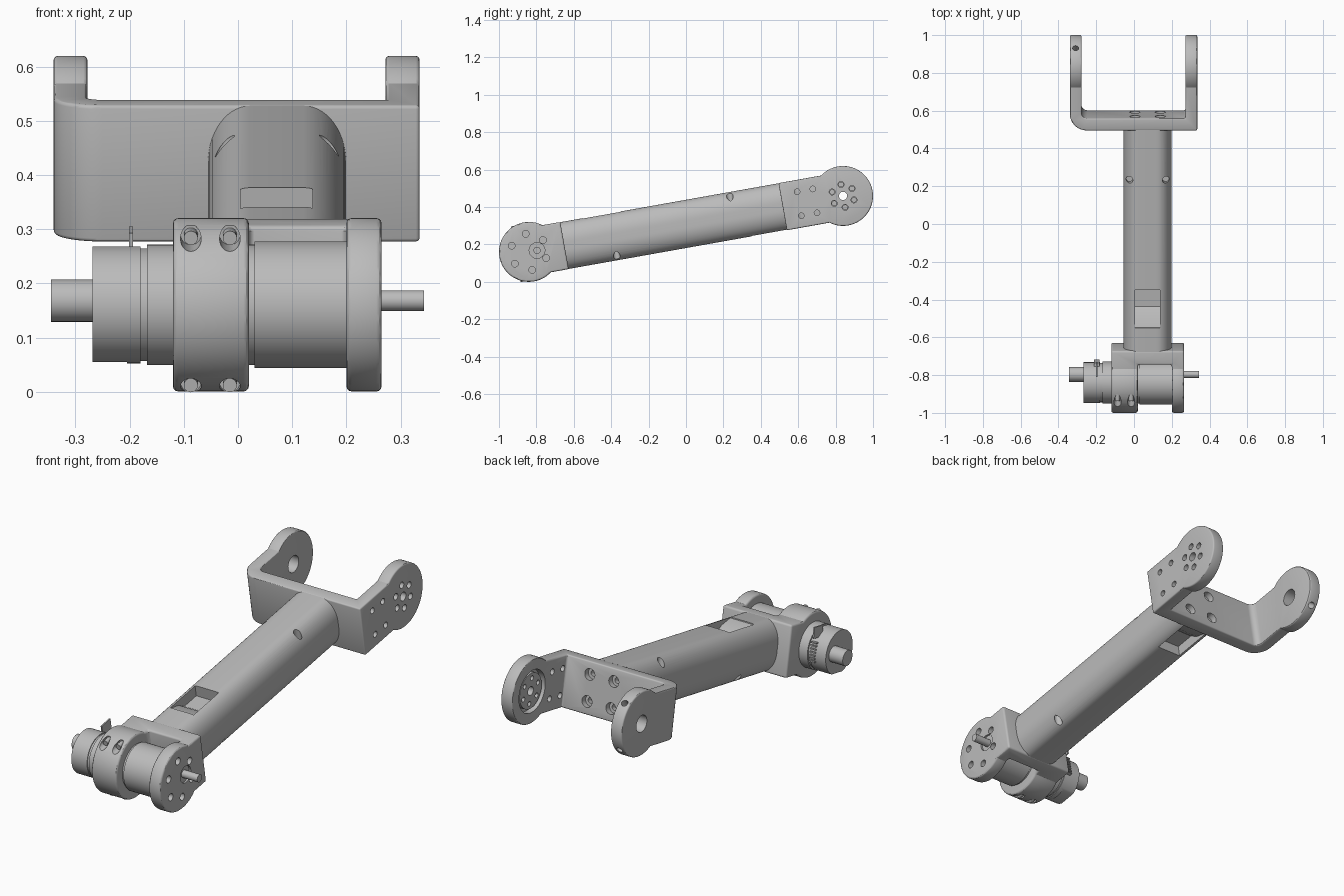
import bpy, bmesh, math
from mathutils import Vector, Matrix

cube = bpy.data.objects.get("Cube")
if cube:
    bpy.data.objects.remove(cube)

grey = bpy.data.materials.new("satin_grey")
grey.use_nodes = True
COLOUR = (0.5, 0.5, 0.5, 1)
grey.diffuse_color = COLOUR
grey.node_tree.nodes["Principled BSDF"].inputs["Base Color"].default_value = COLOUR

# Parts are built level along y, then tilted into place
TILT = Matrix.Translation((0, 0, 0.31)) @ Matrix.Rotation(math.radians(10.1), 4, 'X')
HUB, R, H = 0.853, 0.16, 0.128      # hub distance, hub radius, half height
TUBE_X = 0.072
parts = []


def make(name, bm):
    bmesh.ops.recalc_face_normals(bm, faces=bm.faces)
    me = bpy.data.meshes.new(name)
    bm.to_mesh(me)
    bm.free()
    ob = bpy.data.objects.new(name, me)
    bpy.context.collection.objects.link(ob)
    return ob


def prism(name, pts, lo, hi, axis):
    """Extrude a 2D outline along the given axis."""
    place = {'x': lambda a, b, t: (t, a, b),
             'y': lambda a, b, t: (a, t, b),
             'z': lambda a, b, t: (a, b, t)}[axis]
    bm = bmesh.new()
    rings = [[bm.verts.new(place(a, b, t)) for a, b in pts] for t in (lo, hi)]
    bm.faces.new(rings[0])
    bm.faces.new(rings[1])
    n = len(pts)
    for i in range(n):
        j = (i + 1) % n
        bm.faces.new((rings[0][i], rings[0][j], rings[1][j], rings[1][i]))
    return make(name, bm)


def rod(name, a, b, r, r2=None, seg=24):
    """Cylinder or cone between two points."""
    a, b = Vector(a), Vector(b)
    d = b - a
    m = Matrix.Translation((a + b) / 2) @ d.to_track_quat('Z', 'Y').to_matrix().to_4x4()
    bm = bmesh.new()
    bmesh.ops.create_cone(bm, cap_ends=True, segments=seg, radius1=r,
                          radius2=r if r2 is None else r2, depth=d.length, matrix=m)
    return make(name, bm)


def xrod(name, x0, x1, y, z, r, seg=24):
    return rod(name, (x0, y, z), (x1, y, z), r, seg=seg)


def box(name, x, y, z):
    return prism(name, [(x[0], y[0]), (x[1], y[0]), (x[1], y[1]), (x[0], y[1])], *z, 'z')


def bake(ob, helpers=()):
    """Apply modifiers and drop the helpers."""
    bpy.context.view_layer.update()
    me = bpy.data.meshes.new_from_object(ob.evaluated_get(bpy.context.evaluated_depsgraph_get()))
    ob.modifiers.clear()
    ob.data = me
    for h in helpers:
        bpy.data.objects.remove(h)
    return ob


def boolean(ob, cutters, op='DIFFERENCE'):
    for c in cutters:
        c.hide_render = True
        m = ob.modifiers.new("cut", 'BOOLEAN')
        m.operation, m.object, m.solver = op, c, 'EXACT'
    return bake(ob, cutters)


def bevel(ob, w):
    m = ob.modifiers.new("round", 'BEVEL')
    m.width, m.segments, m.limit_method = w, 3, 'ANGLE'
    m.angle_limit = math.radians(40)
    return bake(ob)


def arc(cx, cy, rx, ry, a0, a1, n):
    return [(cx + rx * math.cos(math.radians(a0 + (a1 - a0) * i / n)),
             cy + ry * math.sin(math.radians(a0 + (a1 - a0) * i / n))) for i in range(n + 1)]


def lug(end, s):
    """Round hub outline with a neck running to y = end."""
    a = math.degrees(math.asin(H / R))
    pts = [(end * s, -H), (end * s, H)] + arc(-HUB, 0, R, R, a, 360 - a, 56)
    return [(s * y, z) for y, z in pts]


def ring(x0, x1, y, r_ring, r, start=30):
    return [xrod("cutter", x0, x1, y + r_ring * math.cos(math.radians(start + k * 60)),
                 r_ring * math.sin(math.radians(start + k * 60)), r, 16) for k in range(6)]


# Motor bracket: clamp and end plate joined by a web
bracket = prism("motor_bracket", lug(-0.66, 1), -0.12, 0.265, 'x')
boolean(bracket, [box("cutter", (0.02, 0.2), (-1.1, -0.735), (-0.3, 0.3))])
bevel(bracket, 0.01)
SHAFT_Y = -HUB + 0.044
cuts = ring(0.23, 0.3, -HUB, 0.098, 0.018)
cuts.append(xrod("cutter", 0.255, 0.3, SHAFT_Y, 0, 0.042))
clamp_x = (-0.087, -0.015)
for x in clamp_x:
    for z in (-0.138, 0.138):
        cuts.append(rod("cutter", (x, -1.1, z), (x, -0.89, z), 0.019))
boolean(bracket, cuts)
parts.append(bracket)

# Clamp screws
for x in clamp_x:
    for z in (-0.138, 0.138):
        parts.append(rod("clamp_screw", (x, -0.925, z), (x, -0.885, z), 0.013))

# Motor, gearbox, encoder and shafts
for name, x0, x1, r in (("motor_body", 0.03, 0.201, 0.117), ("motor_flange", 0.0, 0.03, 0.111),
                        ("gearbox", -0.168, -0.1, 0.111), ("encoder_neck", -0.182, -0.165, 0.104)):
    parts.append(xrod(name, x0, x1, -HUB, 0, r, 64))
encoder = xrod("encoder_cap", -0.268, -0.18, -HUB, 0, 0.108, 64)
boolean(encoder, [box("cutter", (-0.3, -0.205), (-0.9, -0.8), (-0.2, -0.099))])
parts.append(encoder)
parts.append(xrod("rear_shaft", -0.345, -0.26, SHAFT_Y, 0, 0.039, 40))
parts.append(xrod("drive_shaft", 0.25, 0.343, SHAFT_Y, 0, 0.019, 24))

# Connector tab and terminal pins beside the encoder
parts.append(box("connector_tab", (-0.201, -0.194), (-0.8, -0.73), (0.07, 0.125)))
for k in range(7):
    z = -0.045 + k * 0.015
    parts.append(box("terminal_pin", (-0.212, -0.182), (-0.76, -0.738), (z, z + 0.006)))

# Arm tube: flat top and bottom with rounded flanks
FLAT, RX, RZ = 0.05, 0.0775, 0.108
outline = []
for sx, sz, a in ((1, 1, 0), (-1, 1, 90), (-1, -1, 180), (1, -1, 270)):
    outline += arc(TUBE_X + sx * FLAT, sz * (H - 0.001 - RZ), RX, RZ, a, a + 90, 14)
tube = prism("arm_tube", outline, -0.67, 0.535, 'y')
window = [(-0.333, 0.16), (-0.333, 0.07), (-0.43, 0.07), (-0.47, 0.1), (-0.536, 0.122), (-0.536, 0.16)]
cuts = []
for s in (1, -1):
    cuts.append(prism("cutter", [(s * y, s * z) for y, z in window], 0.005, 0.137, 'x'))
    for side in (-1, 1):
        x, y = TUBE_X + side * 0.096, 0.257 if s > 0 else -0.394
        cuts.append(rod("cutter", (x, y, s * 0.06), (x, y, s * 0.2), 0.018))
boolean(tube, cuts)
parts.append(tube)

# Fork: U-shaped plan trimmed by the hub outline, one outer corner rounded
plan = [(0.335, 0.525), (0.335, 1.1), (0.272, 1.1), (0.272, 0.59)]
plan += arc(-0.248, 0.62, 0.03, 0.03, 270, 180, 8)
plan += [(-0.278, 1.1), (-0.34, 1.1)]
plan += arc(-0.25, 0.615, 0.09, 0.09, 180, 270, 14)
fork = prism("fork", plan, -0.2, 0.2, 'z')
boolean(fork, [prism("cutter", lug(-0.5, -1), -0.5, 0.5, 'x')], 'INTERSECT')
bevel(fork, 0.007)

cuts = ring(0.2, 0.4, HUB, 0.062, 0.016)
cuts += [xrod("cutter", 0.2, 0.4, HUB, 0, 0.022), xrod("cutter", -0.4, -0.2, HUB, 0, 0.042),
         xrod("cutter", 0.2, 0.302, HUB, 0, 0.105, 48)]
for z in (-0.065, 0.065):
    for y in (0.615, 0.7):                       # side screw holes
        cuts.append(xrod("cutter", 0.25, 0.4, y, z, 0.015))
    for x in (0.005, 0.139):                     # counterbored tube fixings
        cuts.append(rod("cutter", (x, 0.56, z), (x, 0.65, z), 0.028))
        cuts.append(rod("cutter", (x, 0.535, z), (x, 0.65, z), 0.014))
for s in (-1, 1):                                # set screw holes in the rim
    d = Vector((0, 0.7, 0.7 * s))
    c = Vector((-0.309, HUB, 0))
    cuts.append(rod("cutter", c + d * 0.1, c + d * 0.3, 0.016))
boolean(fork, cuts)
parts.append(fork)

# Horn disc seated in the fork recess
horn = xrod("horn_disc", 0.28, 0.304, HUB, 0, 0.088, 48)
boolean(horn, ring(0.2, 0.4, HUB, 0.062, 0.012) + [xrod("cutter", 0.2, 0.4, HUB, 0, 0.022)])
parts.append(horn)

# Finish: material, smooth shading with sharp edges, tilt
for ob in parts:
    me = ob.data
    me.materials.clear()
    me.materials.append(grey)
    me.polygons.foreach_set("material_index", [0] * len(me.polygons))
    me.polygons.foreach_set("use_smooth", [True] * len(me.polygons))
    me.set_sharp_from_angle(angle=math.radians(30))
    me.transform(TILT)
    me.update()
